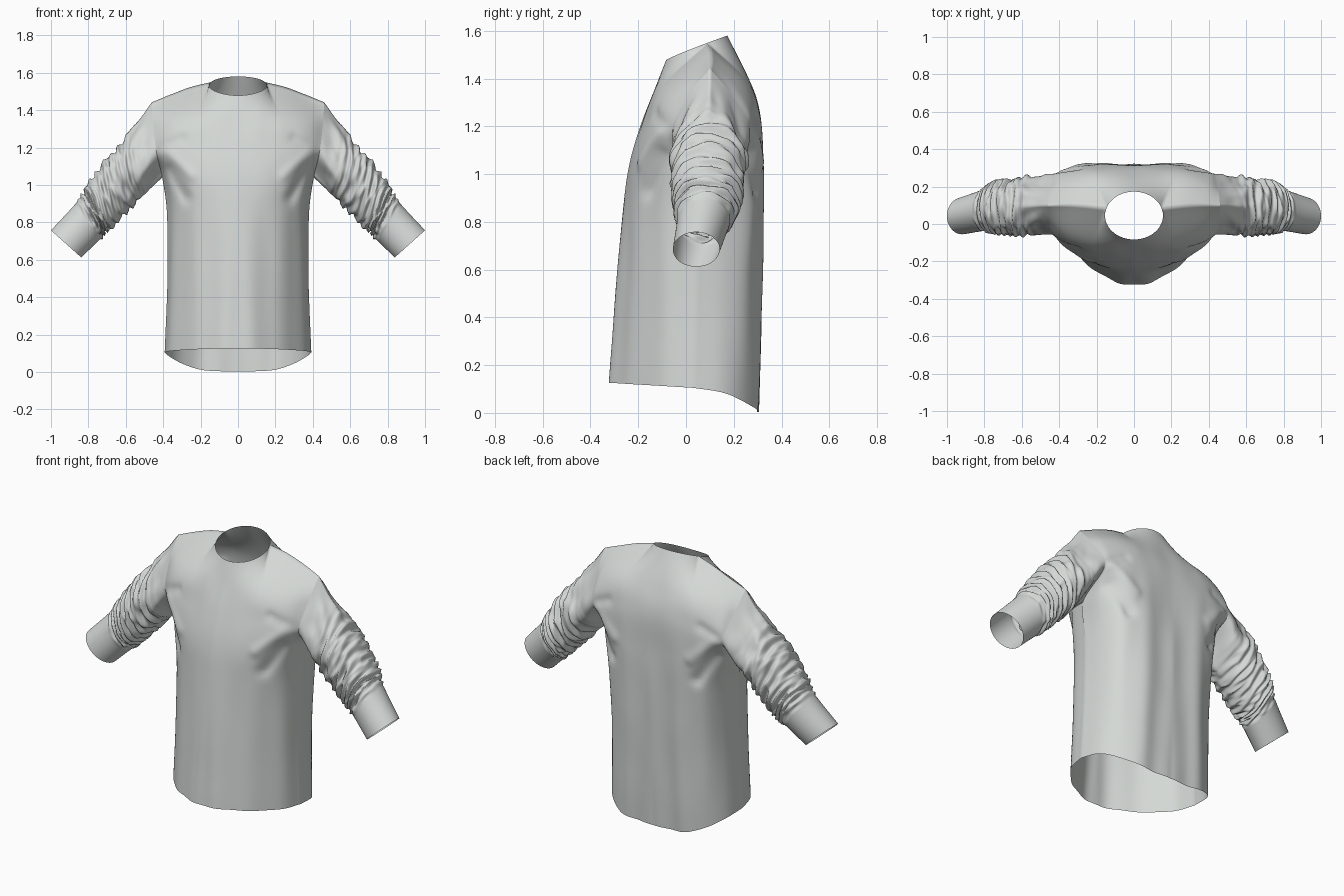
import bpy, bmesh, math
from mathutils import Vector, noise

if "Cube" in bpy.data.objects:
    bpy.data.objects.remove(bpy.data.objects["Cube"])

COLS, SUB, RINGS = 40, 10, 120      # columns per half panel, rows per key interval, sleeve rings

cloth = bpy.data.materials.new("pale grey cloth")
cloth.diffuse_color = (0.66, 0.69, 0.67, 1)
cloth.use_nodes = True
cloth.node_tree.nodes["Principled BSDF"].inputs["Base Color"].default_value = cloth.diffuse_color


def spline(pts, t):
    """Smooth curve through pts, t from 0 to 1."""
    n = len(pts) - 1
    f = min(max(t, 0), 1) * n
    i = min(int(f), n - 1)
    f -= i
    p1, p2 = pts[i], pts[i + 1]
    p0 = pts[i - 1] if i > 0 else p1 * 2 - p2
    p3 = pts[i + 2] if i + 2 <= n else p2 * 2 - p1
    return 0.5 * (p1 * 2 + (p2 - p0) * f + (p0 * 2 - p1 * 5 + p2 * 4 - p3) * f * f
                  + (p1 * 3 - p0 - p2 * 3 + p3) * f ** 3)


def smooth(t):
    t = min(max(t, 0), 1)
    return t * t * (3 - 2 * t)


def make_object(name, verts, faces):
    me = bpy.data.meshes.new(name)
    me.from_pydata(verts, [], faces)
    bm = bmesh.new()
    bm.from_mesh(me)
    bmesh.ops.remove_doubles(bm, verts=bm.verts, dist=0.0004)
    bm.to_mesh(me)
    bm.free()
    me.materials.append(cloth)
    me.shade_smooth()
    ob = bpy.data.objects.new(name, me)
    bpy.context.collection.objects.link(ob)
    mod = ob.modifiers.new("mirror", 'MIRROR')
    mod.use_clip = True
    mod.merge_threshold = 0.0005
    return ob


def grid_faces(start, rows, cols, flip):
    out = []
    for j in range(rows - 1):
        for i in range(cols - 1):
            a = start + j * cols + i
            q = (a, a + 1, a + cols + 1, a + cols)
            out.append(q[::-1] if flip else q)
    return out


# Key cross-sections from the centre line to the side seam / armhole, hem upwards
FRONT = [
    [(0, -.325, .125), (.10, -.305, .125), (.20, -.255, .122), (.28, -.185, .118), (.36, -.09, .112), (.392, .03, .105)],
    [(0, -.295, .50), (.11, -.275, .50), (.20, -.23, .50), (.28, -.165, .50), (.35, -.08, .50), (.377, .04, .50)],
    [(0, -.265, .85), (.11, -.25, .85), (.20, -.215, .85), (.28, -.16, .85), (.345, -.08, .85), (.38, .05, .85)],
    [(0, -.235, 1.05), (.12, -.225, 1.05), (.22, -.20, 1.05), (.30, -.16, 1.05), (.37, -.08, 1.045), (.405, .06, 1.04)],
    [(0, -.185, 1.22), (.12, -.178, 1.22), (.23, -.16, 1.21), (.32, -.135, 1.20), (.39, -.10, 1.18), (.435, -.055, 1.17)],
    [(0, -.125, 1.37), (.12, -.12, 1.37), (.22, -.10, 1.365), (.31, -.075, 1.355), (.39, -.04, 1.34), (.455, .01, 1.33)],
]
BACK = [
    [(0, .30, .003), (.10, .302, .004), (.20, .295, .012), (.30, .25, .045), (.37, .15, .085), (.392, .03, .105)],
    [(0, .315, .50), (.10, .318, .50), (.20, .31, .50), (.30, .26, .50), (.355, .16, .50), (.377, .04, .50)],
    [(0, .318, .85), (.10, .322, .85), (.21, .318, .85), (.31, .275, .85), (.365, .17, .85), (.38, .05, .85)],
    [(0, .315, 1.05), (.11, .32, 1.05), (.22, .32, 1.05), (.33, .29, 1.05), (.395, .19, 1.045), (.405, .06, 1.04)],
    [(0, .308, 1.25), (.11, .31, 1.25), (.22, .31, 1.24), (.33, .295, 1.22), (.40, .28, 1.19), (.425, .265, 1.17)],
    [(0, .262, 1.40), (.11, .262, 1.40), (.22, .255, 1.39), (.32, .24, 1.375), (.40, .22, 1.35), (.45, .19, 1.33)],
]


# Neckline and shoulder seam, used as the top row of both panels
def neck_point(deg):
    a = math.radians(deg)
    y = .045 + .128 * math.sin(a)
    return Vector((.155 * math.cos(a), y, 1.478 + .102 * max(0, (y + .083) / .256) ** .9))


def top_row(start_deg):
    k = int(COLS * .4)
    seam = [neck_point(20)] + [Vector(p) for p in ((.25, .1, 1.524), (.36, .105, 1.483), (.46, .1, 1.442))]
    row = [neck_point(start_deg + (20 - start_deg) * i / k) for i in range(k)]
    row += [spline(seam, (i - k) / (COLS - k)) for i in range(k, COLS + 1)]
    row[0].x = 0
    return row


def dent(p, a, b, width):
    """Falloff around a segment in the x-z plane."""
    q, a, b = Vector((p.x, p.z)), Vector(a), Vector(b)
    d = b - a
    t = min(max((q - a).dot(d) / d.length_squared, 0), 1)
    return math.exp(-((q - a - d * t).length / width) ** 2)


def panel(keys, start_deg, sign):
    rows = [[spline([Vector(p) for p in k], i / COLS) for i in range(COLS + 1)] for k in keys]
    rows.append(top_row(start_deg))
    n = (len(rows) - 1) * SUB
    out = []
    for j in range(n + 1):
        line = []
        for i in range(COLS + 1):
            u, v = i / COLS, j / n
            p = spline([r[i] for r in rows], v)
            # soft vertical folds and drag lines from the underarm
            fade = (1 - u ** 5) * smooth((1 - v) * 5)
            low = smooth((1.1 - p.z) / .5)
            push = .005 * low * math.sin(34 * p.x + 1.5 * p.z + sign)
            push += .004 * noise.noise(Vector((p.x * 9, sign * 3, p.z * 3)))
            push -= .022 * dent(p, (.28, .93), (.37, 1.08), .03)
            push += .012 * dent(p, (.25, 1.05), (.38, 1.17), .03)
            push -= .010 * dent(p, (.30, 1.25), (.42, 1.20), .025)
            p.y += sign * push * fade
            line.append(p)
        out.append(line)
    return out


# Body: front and back panels joined at the side seam and shoulder
front, back = panel(FRONT, -90, -1), panel(BACK, 90, 1)
nrows = len(front)
verts = [p for r in front for p in r] + [p for r in back for p in r]
faces = grid_faces(0, nrows, COLS + 1, False) + grid_faces(nrows * (COLS + 1), nrows, COLS + 1, True)
make_object("shirt_body", verts, faces)

# Sleeve: starts exactly on the armhole edge and runs to the cuff
armhole = [front[j][-1] for j in range(3 * SUB, nrows)]
armhole += [back[j][-1] for j in range(nrows - 2, 3 * SUB - 1, -1)]
count = len(armhole)
TOP = [Vector((x, 0, z)) for x, z in ((.46, 1.442), (.605, 1.25), (.715, 1.125), (.805, 1.0), (.86, .91), (1.0, .757))]
BOTTOM = [Vector((x, 0, z)) for x, z in ((.405, 1.04), (.505, .945), (.605, .845), (.69, .76), (.735, .712), (.838, .612))]
SIDE = [Vector((c, r, 0)) for c, r in ((.1, .17), (.095, .165), (.09, .148), (.088, .135), (.075, .112), (.043, .098))]


def ellipse(s, th):
    a, b, w = spline(TOP, s), spline(BOTTOM, s), spline(SIDE, s)
    c = (a + b) / 2 + Vector((0, w.x, 0))
    return c, c + (a - b) / 2 * math.cos(th) + Vector((0, w.y * math.sin(th), 0))


verts = []
for j in range(RINGS + 1):
    s = j / RINGS
    for i in range(count):
        th = -math.pi + 2 * math.pi * i / (count - 1)
        c, p = ellipse(s, th)
        p = p + (armhole[i] - ellipse(0, th)[1]) * (1 - smooth(s / .35))
        # bunched gathers around the elbow, smooth cuff
        ca, sa = math.cos(th), math.sin(th)
        gather = smooth((s - .1) / .2) * smooth((.83 - s) / .06)
        wave = math.sin(2 * math.pi * (14 * s + .45 * math.sin(th + 1) + .3 * math.sin(2 * th + 6 * s)))
        ridge = 1 - 2.2 * abs(noise.noise(Vector((ca * 1.3, sa * 1.3, s * 19))))
        amp = gather * (.007 * wave + .015 * (ridge - .5))
        soft = smooth(s / .12) * smooth((.4 - s) / .2)
        amp += soft * .014 * noise.noise(Vector((ca * 2 + 5, sa * 2, s * 9)))
        verts.append(p + (p - c).normalized() * amp)
make_object("sleeves", verts, grid_faces(0, RINGS + 1, count, True))
